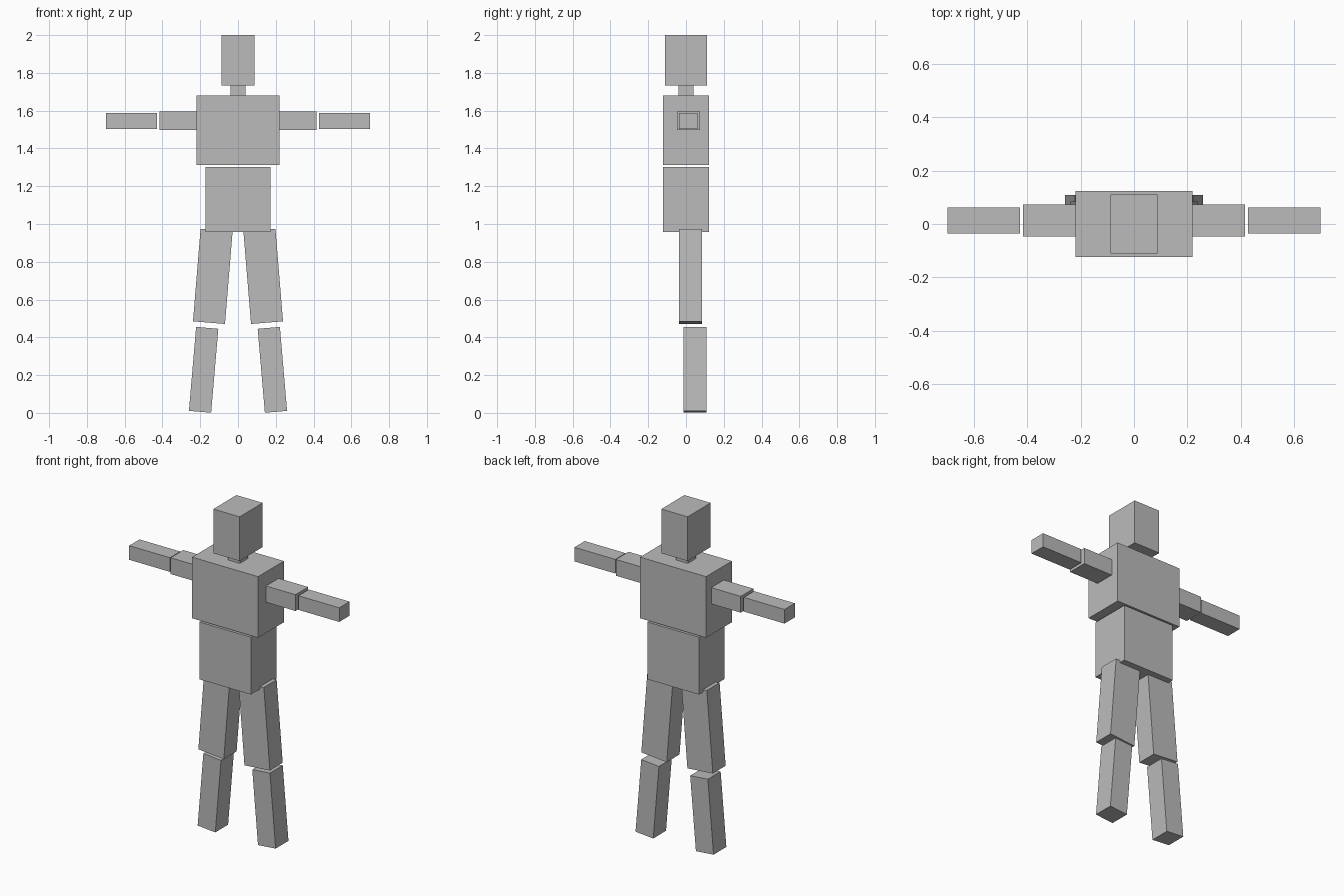
import bpy
from math import radians

if "Cube" in bpy.data.objects:
    bpy.data.objects.remove(bpy.data.objects["Cube"])

grey = bpy.data.materials.new("plain_grey")
grey.use_nodes = True
colour = (0.5, 0.5, 0.5, 1)
grey.diffuse_color = colour
grey.node_tree.nodes["Principled BSDF"].inputs["Base Color"].default_value = colour


def block(name, centre, size, tilt=0):
    """Add a box, leaning by tilt degrees in the front plane."""
    bpy.ops.mesh.primitive_cube_add(size=1, location=centre)
    part = bpy.context.object
    part.name = name
    part.scale = size
    part.rotation_euler.y = radians(tilt)
    part.data.materials.append(grey)


def pair(name, centre, size, tilt=0):
    """Add matching left and right boxes."""
    x, y, z = centre
    for side, sign in (("left", 1), ("right", -1)):
        block(f"{side}_{name}", (sign * x, y, z), size, sign * tilt)


# Head and torso
block("head", (0, 0, 1.867), (0.175, 0.22, 0.266))
block("neck", (0, 0, 1.707), (0.08, 0.08, 0.06))
block("chest", (0, 0, 1.496), (0.44, 0.246, 0.368))
block("abdomen", (0, 0, 1.13), (0.344, 0.246, 0.345))

# Arms
pair("upper_arm", (0.316, 0.013, 1.546), (0.2, 0.121, 0.098))
pair("forearm", (0.564, 0.013, 1.545), (0.272, 0.098, 0.085))

# Legs, splayed outwards
pair("thigh", (0.1335, 0.024, 0.7225), (0.17, 0.122, 0.491), -4.7)
pair("shin", (0.182, 0.048, 0.228), (0.118, 0.122, 0.446), -4.9)
